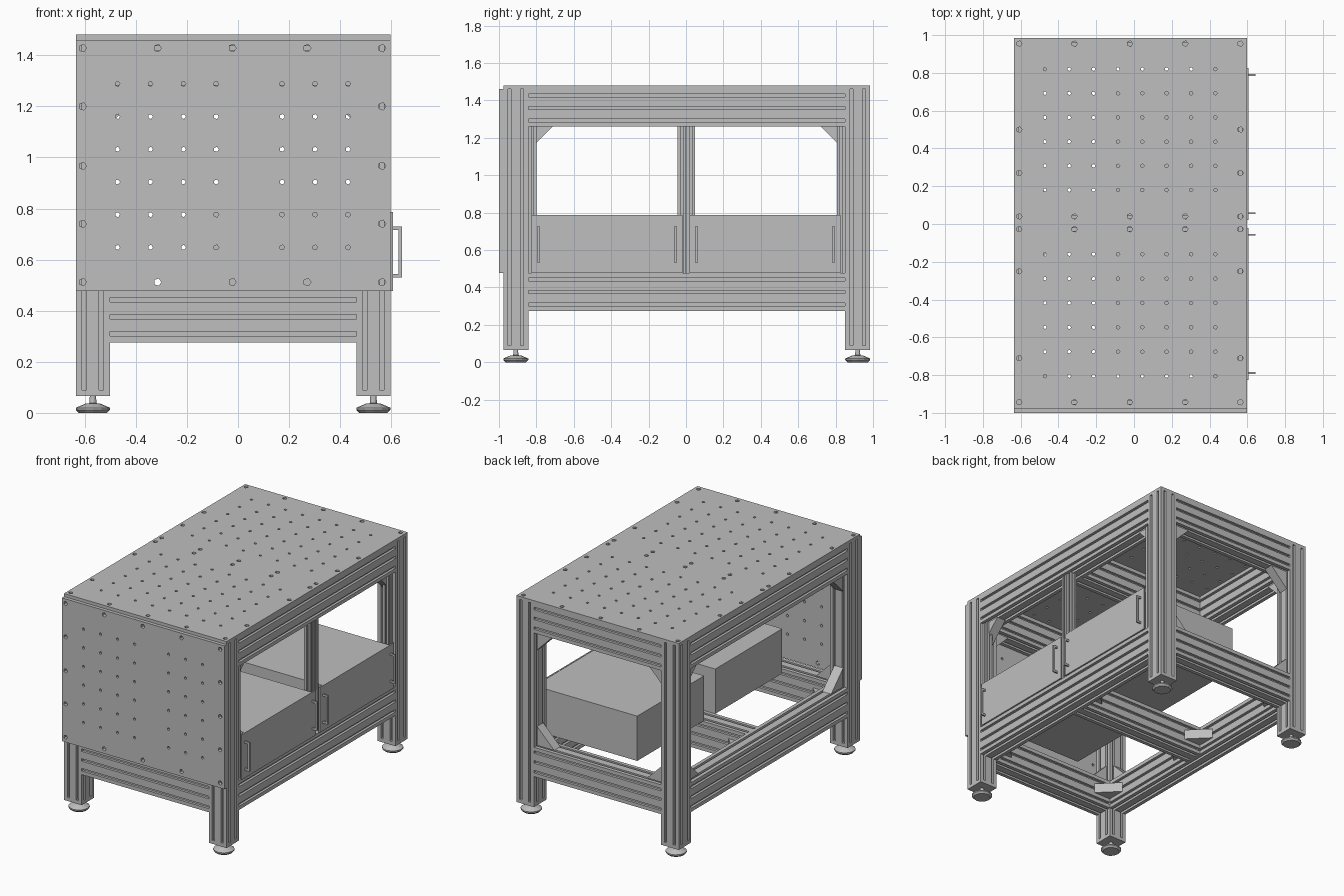
import bpy, bmesh, math
from mathutils import Vector

cube = bpy.data.objects.get("Cube")
if cube:
    bpy.data.objects.remove(cube, do_unlink=True)

metal = bpy.data.materials.new("brushed_grey")
metal.use_nodes = True
GREY = (0.52, 0.52, 0.52, 1)
metal.diffuse_color = GREY
metal.node_tree.nodes["Principled BSDF"].inputs["Base Color"].default_value = GREY

X0, X1, Y0, Y1 = -0.635, 0.597, -0.977, 0.985   # outer frame faces
CELL = 0.067                                    # profile pitch
LEG = 2 * CELL
XM, YM = (X0 + X1) / 2, (Y0 + Y1) / 2
AXES = {"x": lambda u, v, w: (w, u, v),
        "y": lambda u, v, w: (u, w, v),
        "z": lambda u, v, w: (u, v, w)}


def finish(name, bm):
    bmesh.ops.recalc_face_normals(bm, faces=bm.faces)
    mesh = bpy.data.meshes.new(name)
    bm.to_mesh(mesh)
    bm.free()
    mesh.materials.append(metal)
    obj = bpy.data.objects.new(name, mesh)
    bpy.context.scene.collection.objects.link(obj)
    return obj


def add_prism(bm, points, offset):
    """Closed prism from a planar outline moved along offset."""
    a = [bm.verts.new(p) for p in points]
    b = [bm.verts.new(Vector(p) + Vector(offset)) for p in points]
    bm.faces.new(a)
    bm.faces.new(b[::-1])
    for i in range(len(a)):
        j = (i + 1) % len(a)
        bm.faces.new((a[i], a[j], b[j], b[i]))


def box(name, xs, ys, zs):
    bm = bmesh.new()
    outline = [(x, y, zs[0]) for x, y in
               ((xs[0], ys[0]), (xs[1], ys[0]), (xs[1], ys[1]), (xs[0], ys[1]))]
    add_prism(bm, outline, (0, 0, zs[1] - zs[0]))
    return finish(name, bm)


def extrusion(name, axis, u, v, start, end, nu, nv, cell=CELL):
    """Slotted beam with nu by nv cells centred on (u, v)."""
    hu, hv, s, d = nu * cell / 2, nv * cell / 2, cell * 0.13, cell * 0.25
    corners = [Vector(c) for c in ((-hu, -hv), (hu, -hv), (hu, hv), (-hu, hv))]
    outline = []
    for i, n in enumerate((nu, nv, nu, nv)):
        a, along = corners[i], (corners[(i + 1) % 4] - corners[i]).normalized()
        inward = Vector((-along.y, along.x))
        outline.append(a)
        for k in range(n):
            mid = a + along * cell * (k + 0.5)
            outline += [mid - along * s, mid - along * s + inward * d,
                        mid + along * s + inward * d, mid + along * s]
    place = AXES[axis]
    bm = bmesh.new()
    add_prism(bm, [place(p.x + u, p.y + v, start) for p in outline],
              place(0, 0, end - start))
    return finish(name, bm)


def bracket(name, corner, d1, d2, size=0.13, width=0.067):
    """Triangular corner brace."""
    c, d1, d2 = Vector(corner), Vector(d1), Vector(d2)
    n = d1.cross(d2) * width
    c = c - n / 2
    bm = bmesh.new()
    add_prism(bm, [c, c + d1 * size, c + d2 * size], n)
    return finish(name, bm)


def drill(obj, axis, holes, level):
    """Cut small through holes (u, v, radius) in a plate at the given level."""
    place, bm = AXES[axis], bmesh.new()
    for u, v, r in holes:
        ring = [(u + r * math.cos(k * math.tau / 5), v + r * math.sin(k * math.tau / 5))
                for k in range(5)]
        add_prism(bm, [place(a, b, level - 0.05) for a, b in ring], place(0, 0, 0.1))
    cutter = finish("hole_cutter", bm)
    cutter.hide_render = True
    mod = obj.modifiers.new("holes", "BOOLEAN")
    mod.operation, mod.solver, mod.object = "DIFFERENCE", "EXACT", cutter
    bpy.context.view_layer.update()
    deps = bpy.context.evaluated_depsgraph_get()
    cut = bpy.data.meshes.new_from_object(obj.evaluated_get(deps))
    obj.modifiers.clear()
    obj.data = cut
    bpy.data.objects.remove(cutter, do_unlink=True)


# Legs, end caps and levelling feet
leg_x = (X0 + CELL, X1 - CELL)
leg_y = (Y0 + CELL, Y1 - CELL)
FOOT = [(0.055, 0), (0.067, 0.012), (0.067, 0.02), (0.03, 0.036),
        (0.014, 0.038), (0.012, 0.068)]
for x in leg_x:
    for y in leg_y:
        extrusion("leg", "z", x, y, 0.09, 1.46, 2, 2)
        box("leg_end_cap", (x - CELL, x + CELL), (y - CELL, y + CELL), (0.066, 0.09))
        bm = bmesh.new()
        rings = [[bm.verts.new((x + r * math.cos(k * math.tau / 12),
                                y + r * math.sin(k * math.tau / 12), z))
                  for k in range(12)] for r, z in FOOT]
        for low, high in zip(rings, rings[1:]):
            for k in range(12):
                j = (k + 1) % 12
                bm.faces.new((low[k], low[j], high[j], high[k]))
        bm.faces.new(rings[0])
        bm.faces.new(rings[-1])
        finish("levelling_foot", bm)

# Upper and lower frames
for label, z in (("upper", 1.36), ("lower", 0.376)):
    for x in leg_x:
        extrusion(label + "_side_rail", "y", x, z, Y0 + LEG, Y1 - LEG, 2, 3)
    for y in (leg_y[0], YM, leg_y[1]):
        extrusion(label + "_cross_rail", "x", y, z, X0 + LEG, X1 - LEG, 2, 3)

# Corner braces between legs and rails, and inside the lower frame
for sx, x, xi in ((1, leg_x[0], X0 + LEG), (-1, leg_x[1], X1 - LEG)):
    for sy, y, yi in ((1, leg_y[0], Y0 + LEG), (-1, leg_y[1], Y1 - LEG)):
        for z, up in ((1.26, -1), (0.476, 1)):
            if up < 0 or sx > 0:
                bracket("side_brace", (x, yi, z), (0, sy, 0), (0, 0, up))
            bracket("end_brace", (xi, y, z), (sx, 0, 0), (0, 0, up))
        bracket("frame_corner_brace", (xi, yi, 0.376), (sx, 0, 0), (0, sy, 0))
        bracket("frame_middle_brace", (xi, YM - sy * CELL, 0.376),
                (sx, 0, 0), (0, -sy, 0))

# Slim posts on the drawer side
for y in (Y0 + LEG + 0.0225, -0.022, 0.026, Y1 - LEG - 0.0225):
    extrusion("drawer_side_post", "z", 0.555, y, 0.476, 1.26, 1, 1, 0.045)

# Drawers with front panels and handles
for y0, y1 in ((-0.825, -0.02), (0.02, 0.825)):
    box("drawer_front", (0.597, 0.606), (y0, y1), (0.478, 0.787))
    box("drawer_box", (-0.18, 0.597), (y0 + 0.04, y1 - 0.04), (0.478, 0.785))
    for y in (y0 + 0.037, y1 - 0.037):
        bm = bmesh.new()
        shape = [(0.606, 0.53), (0.642, 0.53), (0.642, 0.73), (0.606, 0.73),
                 (0.606, 0.716), (0.629, 0.716), (0.629, 0.544), (0.606, 0.544)]
        add_prism(bm, [(x, y - 0.005, z) for x, z in shape], (0, 0.01, 0))
        finish("drawer_handle", bm)

# Table top and front plate with mounting holes
cols = [-0.472 + 0.129 * i for i in range(8)]
bolt_cols = [-0.608 + 0.293 * i for i in range(5)]
edges = (bolt_cols[0], bolt_cols[-1])

top = box("table_top", (X0, X1), (Y0, Y1), (1.46, 1.481))
rows = [0.18 + 0.128 * i for i in range(6)] + [-0.16 - 0.129 * i for i in range(6)]
holes = [(x, y, 0.01) for x in cols for y in rows]
holes += [(x, y, 0.015) for x in bolt_cols for y in (0.955, 0.04, -0.027, -0.943)]
holes += [(x, y, 0.015) for x in edges for y in (0.5, 0.27, -0.25, -0.71)]
drill(top, "z", holes, 1.47)

front = box("front_plate", (X0, X1), (-1.0, Y0), (0.478, 1.46))
rows = [0.648 + 0.128 * i for i in range(6)]
holes = [(x, z, 0.01) for x in cols if abs(x - 0.045) > 0.02 for z in rows]
holes += [(x, z, 0.015) for x in bolt_cols for z in (1.428, 0.512)]
holes += [(x, z, 0.015) for x in edges for z in (1.2, 0.967, 0.74)]
drill(front, "y", holes, -0.99)
